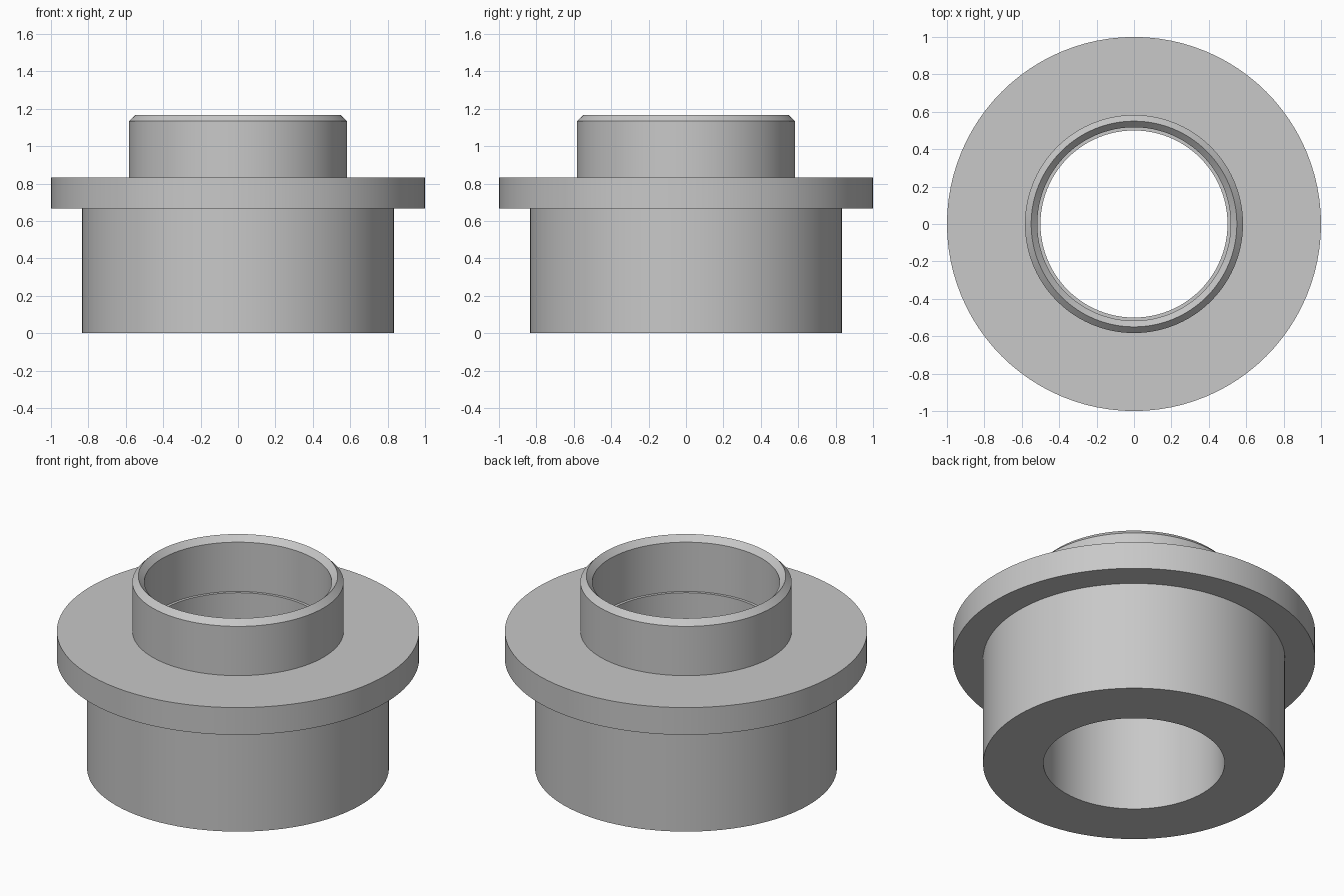
import bpy
import bmesh
from math import radians, tau
from mathutils import Matrix, Vector

cube = bpy.data.objects.get("Cube")
if cube:
    bpy.data.objects.remove(cube, do_unlink=True)

SEGMENTS = 96

# Single plain grey material
grey = bpy.data.materials.new("light grey")
grey.use_nodes = True
colour = (0.58, 0.58, 0.58, 1)
grey.diffuse_color = colour
grey.node_tree.nodes["Principled BSDF"].inputs["Base Color"].default_value = colour


def lathe(name, profile, material):
    """Revolve a closed (radius, height) profile around z."""
    bm = bmesh.new()
    rings = []
    for i in range(SEGMENTS):
        turn = Matrix.Rotation(tau * i / SEGMENTS, 3, "Z")
        rings.append([bm.verts.new(turn @ Vector((r, 0, z))) for r, z in profile])
    for i, ring in enumerate(rings):
        following = rings[(i + 1) % SEGMENTS]
        for j in range(len(profile)):
            k = (j + 1) % len(profile)
            bm.faces.new((ring[j], following[j], following[k], ring[k]))
    bmesh.ops.recalc_face_normals(bm, faces=bm.faces)
    mesh = bpy.data.meshes.new(name)
    bm.to_mesh(mesh)
    bm.free()
    mesh.materials.append(material)
    obj = bpy.data.objects.new(name, mesh)
    bpy.context.collection.objects.link(obj)
    return obj


# Hollow body: lower barrel, wide flange, bevelled collar, stepped bore
bushing = lathe("flanged_bushing", [
    (0.50, 0), (0.833, 0), (0.833, 0.667),             # barrel
    (1, 0.667), (1, 0.833),                            # flange
    (0.583, 0.833), (0.583, 1.133), (0.55, 1.167),     # collar
    (0.517, 1.133), (0.517, 0.833), (0.50, 0.833),     # stepped bore
], grey)

# Smooth round walls, crisp rims
bpy.ops.object.select_all(action="DESELECT")
bushing.select_set(True)
bpy.context.view_layer.objects.active = bushing
bpy.ops.object.shade_smooth_by_angle(angle=radians(30))
